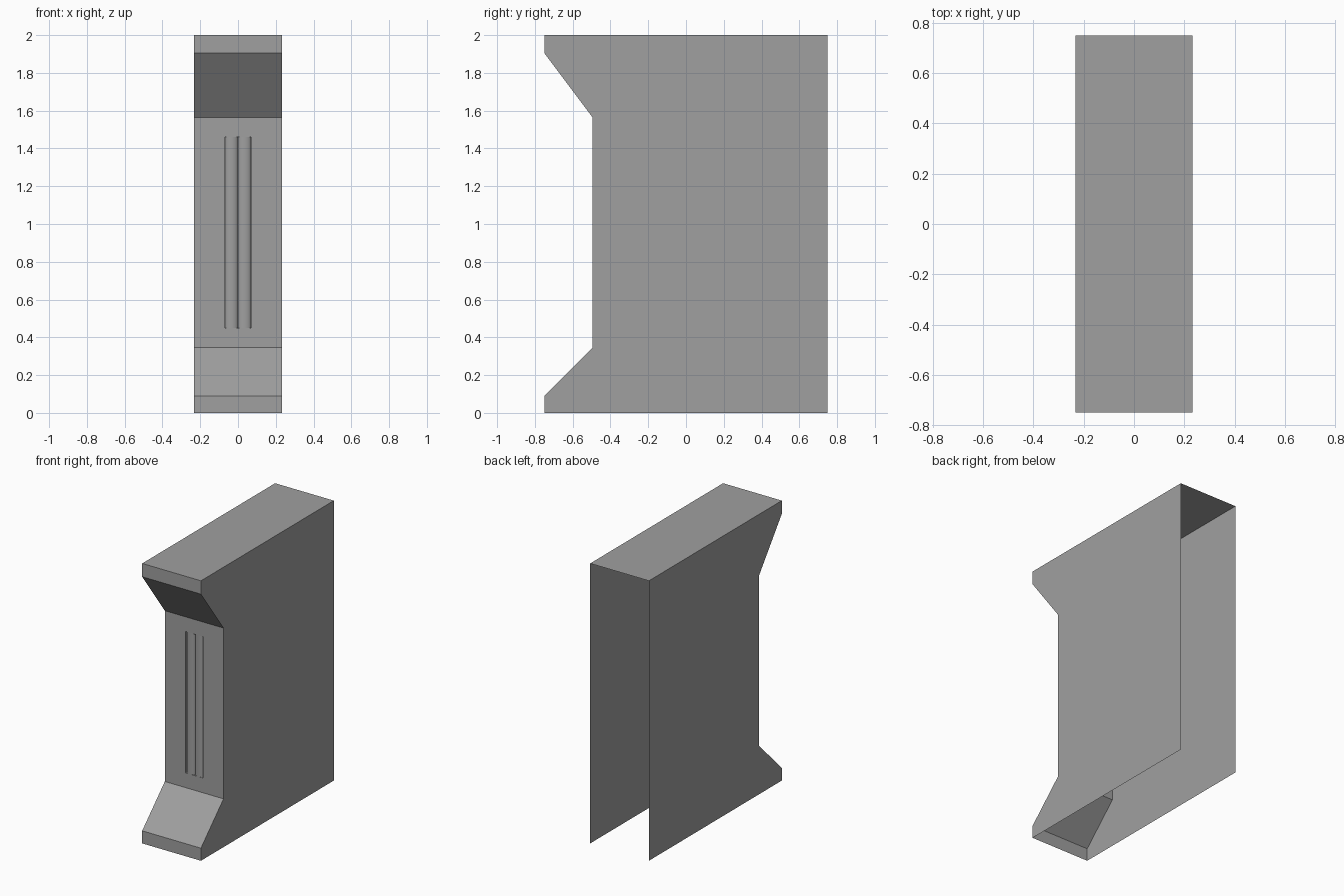
import bpy, bmesh
from math import cos, sin, pi

if "Cube" in bpy.data.objects:
    bpy.data.objects.remove(bpy.data.objects["Cube"], do_unlink=True)

W = 0.232                       # half width of the casing
FACE_Y = -0.495                 # recessed front face
GX, GZ0, GZ1 = 0.07, 0.45, 1.46  # opening for the flutes
DEPTH = 0.02

grey = bpy.data.materials.new("plain grey")
grey.use_nodes = True
colour = (0.35, 0.35, 0.35, 1)
grey.diffuse_color = colour
grey.node_tree.nodes["Principled BSDF"].inputs["Base Color"].default_value = colour


def finish(bm, name, smooth_angle):
    bmesh.ops.remove_doubles(bm, verts=bm.verts, dist=0.0001)
    mesh = bpy.data.meshes.new(name)
    bm.to_mesh(mesh)
    bm.free()
    mesh.materials.append(grey)
    obj = bpy.data.objects.new(name, mesh)
    bpy.context.collection.objects.link(obj)
    bpy.ops.object.select_all(action="DESELECT")
    obj.select_set(True)
    bpy.context.view_layer.objects.active = obj
    bpy.ops.object.shade_smooth_by_angle(angle=smooth_angle)
    return obj


def face(bm, points):
    return bm.faces.new([bm.verts.new(p) for p in points])


# Casing: open at the back and the bottom
profile = [(-0.75, 0), (-0.75, 0.09), (FACE_Y, 0.345), (FACE_Y, 1.565),
           (-0.75, 1.905), (-0.75, 2), (0.75, 2), (0.75, 0)]
bm = bmesh.new()
face(bm, [(W, y, z) for y, z in reversed(profile)])
face(bm, [(-W, y, z) for y, z in profile])
strips = []
for i, ((y0, z0), (y1, z1)) in enumerate(zip(profile[:6], profile[1:7])):
    if i != 2:
        strips.append(face(bm, [(-W, y0, z0), (W, y0, z0), (W, y1, z1), (-W, y1, z1)]))

# Front face as a frame around the flute opening
outer = [(-W, 0.345), (W, 0.345), (W, 1.565), (-W, 1.565)]
inner = [(-GX, GZ0), (GX, GZ0), (GX, GZ1), (-GX, GZ1)]
for i in range(4):
    j = (i + 1) % 4
    face(bm, [(x, FACE_Y, z) for x, z in (outer[i], outer[j], inner[j], inner[i])])
casing = finish(bm, "casing", 0.6)

# The lower lip blends softly into its slope
for edge in casing.data.edges:
    ends = [casing.data.vertices[v].co for v in edge.vertices]
    if all(abs(p.z - 0.09) < 0.001 for p in ends):
        edge_sharp = casing.data.attributes.get("sharp_edge")
        if edge_sharp:
            edge_sharp.data[edge.index].value = False

# Flutes: two rounded ribs sunk flush into the front face
bm = bmesh.new()
STEPS = 12
R = GX / 2
for centre in (-R, R):
    arc = [(centre - R * cos(pi * k / STEPS), FACE_Y + DEPTH * (1 - sin(pi * k / STEPS)))
           for k in range(STEPS + 1)]
    for (xa, ya), (xb, yb) in zip(arc, arc[1:]):
        face(bm, [(xa, ya, GZ0), (xb, yb, GZ0), (xb, yb, GZ1), (xa, ya, GZ1)])
    # end ledges between the ribs and the face
    half = STEPS // 2
    for side, part in ((-1, arc[:half + 1]), (1, arc[half:])):
        corner = (centre + side * R, FACE_Y)
        for z in (GZ0, GZ1):
            loop = [(x, y, z) for x, y in part + [corner]]
            flip = (side > 0) == (z == GZ0)
            face(bm, loop[::-1] if flip else loop)
# opening side walls
for s in (-1, 1):
    wall = [(s * GX, FACE_Y, GZ0), (s * GX, FACE_Y + DEPTH, GZ0),
            (s * GX, FACE_Y + DEPTH, GZ1), (s * GX, FACE_Y, GZ1)]
    face(bm, wall if s < 0 else wall[::-1])
finish(bm, "front_flutes", 0.8)
